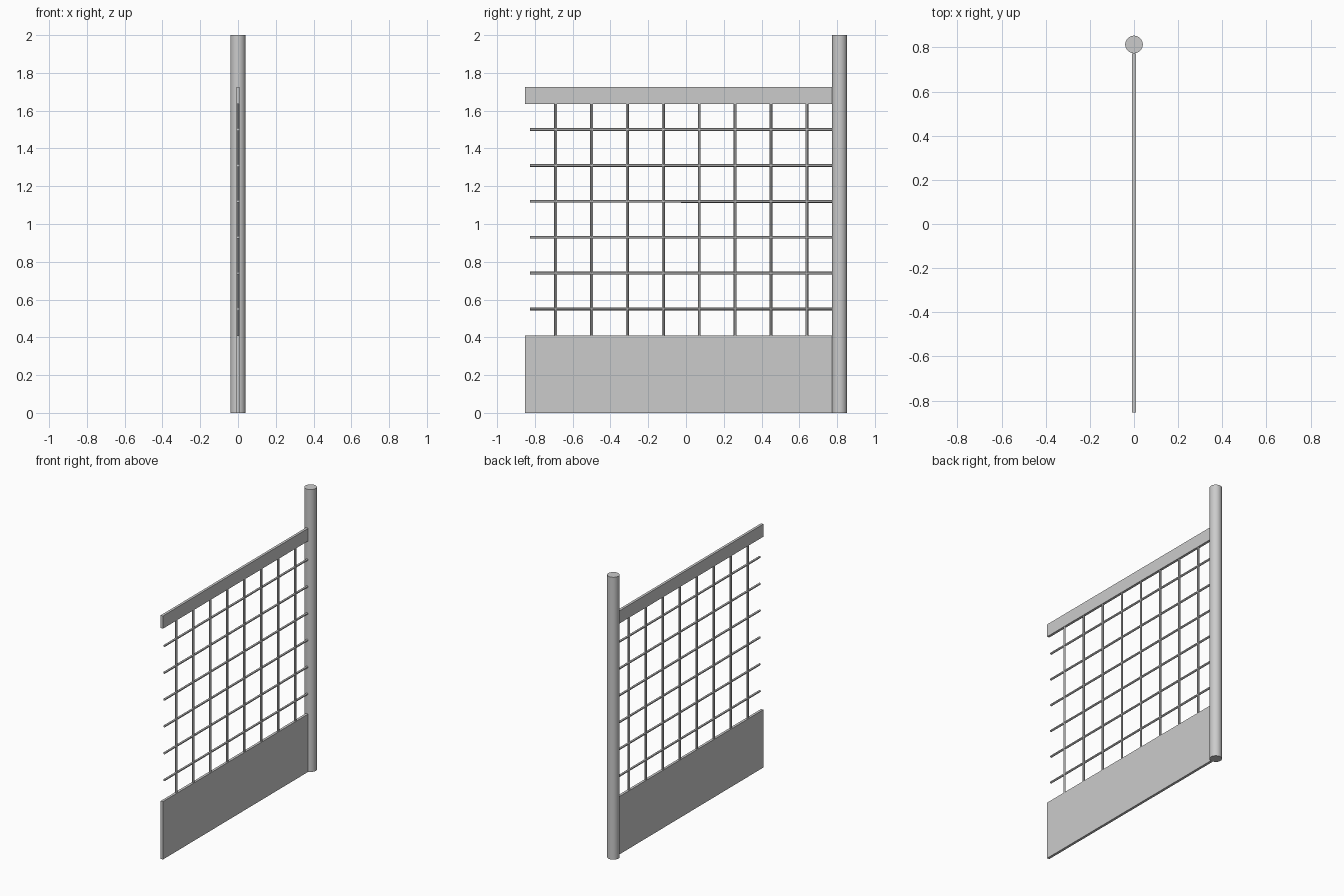
import bpy
from mathutils import Vector

if "Cube" in bpy.data.objects:
    bpy.data.objects.remove(bpy.data.objects["Cube"])


def box(name, y0, y1, z0, z1, thick):
    bpy.ops.mesh.primitive_cube_add(size=1, location=(0, (y0 + y1) / 2, (z0 + z1) / 2))
    ob = bpy.context.object
    ob.name = name
    ob.scale = (thick, y1 - y0, z1 - z0)
    bpy.ops.object.transform_apply(location=False, rotation=False, scale=True)


def rod(name, start, end, radius, sides):
    a, b = Vector(start), Vector(end)
    bpy.ops.mesh.primitive_cylinder_add(
        vertices=sides, radius=radius, depth=(b - a).length, location=(a + b) / 2,
        rotation=(b - a).to_track_quat('Z', 'Y').to_euler())
    bpy.context.object.name = name
    bpy.ops.object.shade_smooth_by_angle()


FRONT, POST_FACE = -0.853, 0.773
POST_R, BAR_R = 0.04, 0.0075

# round end post
post_y = POST_FACE + POST_R
rod("post", (0, post_y, 0), (0, post_y, 2), POST_R, 48)

# solid lower panel and top rail
box("lower_panel", FRONT, POST_FACE, 0, 0.41, 0.018)
box("top_rail", FRONT, POST_FACE, 1.635, 1.725, 0.018)

# grid of thin bars
for i in range(8):
    y = -0.69 + 0.19 * i
    rod(f"vertical_bar_{i + 1}", (0, y, 0.41), (0, y, 1.635), BAR_R, 12)
for i in range(6):
    z = 0.55 + 0.19 * i
    rod(f"horizontal_bar_{i + 1}", (0, -0.826, z), (0, POST_FACE, z), BAR_R, 12)
